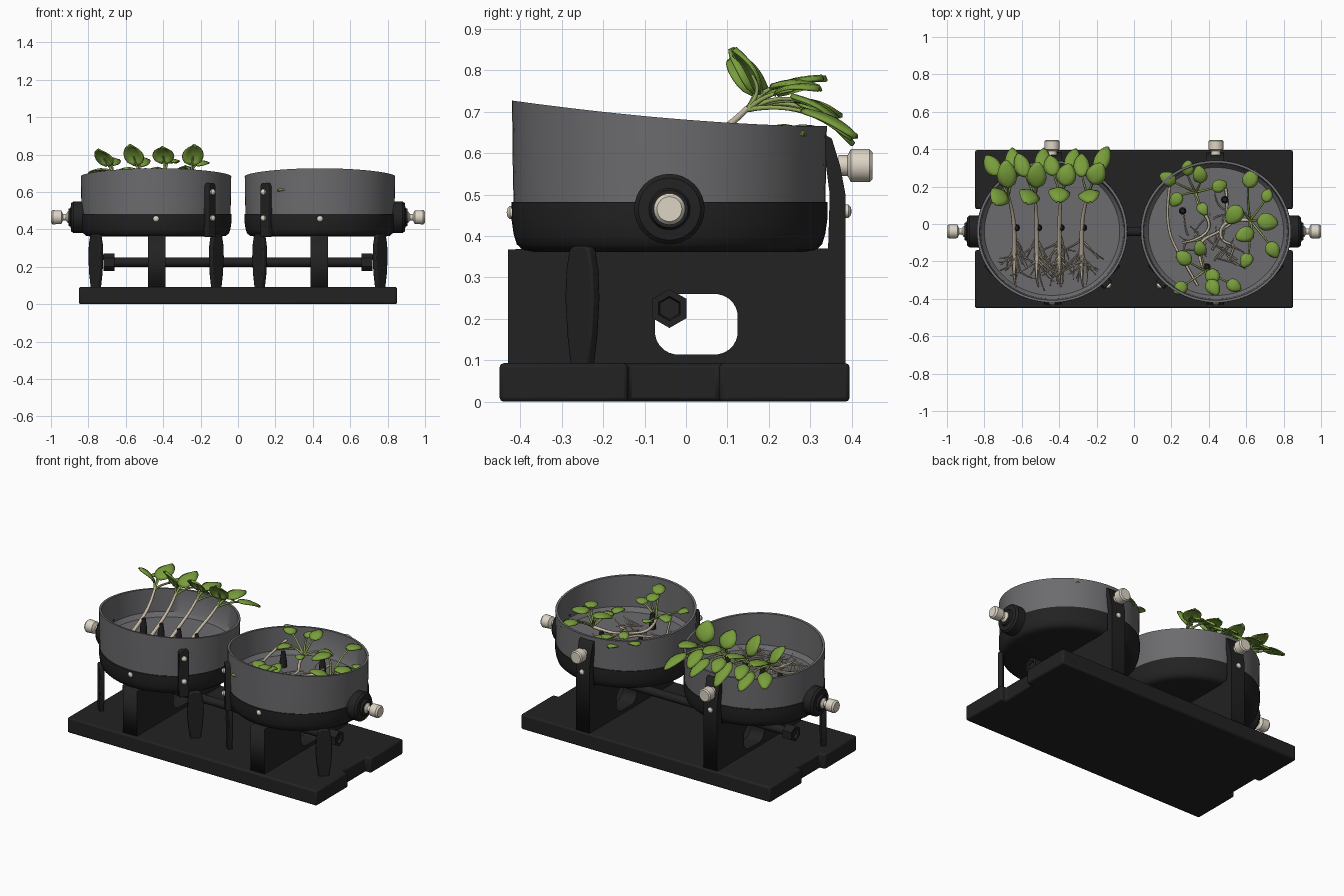
import bpy, bmesh, math, random
from mathutils import Vector, Matrix

if "Cube" in bpy.data.objects:
    bpy.data.objects.remove(bpy.data.objects["Cube"])
random.seed(4)
R = math.radians


def mat(name, c):
    m = bpy.data.materials.new(name)
    m.diffuse_color = (*c, 1)
    m.use_nodes = True
    m.node_tree.nodes["Principled BSDF"].inputs["Base Color"].default_value = m.diffuse_color
    return m


BLACK = mat("black_plastic", (0.016, 0.016, 0.016))
GREY = mat("grey_wall", (0.15, 0.15, 0.158))
CREAM = mat("cream_knob", (0.72, 0.66, 0.56))
ROOT = mat("pale_root", (0.56, 0.49, 0.37))
GREEN = mat("leaf_green", (0.19, 0.34, 0.045))
STEM = mat("stem_green", (0.28, 0.38, 0.10))


def finish(name, bm, m, smooth=True, bevel=0):
    bmesh.ops.recalc_face_normals(bm, faces=bm.faces)
    me = bpy.data.meshes.new(name)
    bm.to_mesh(me)
    bm.free()
    o = bpy.data.objects.new(name, me)
    bpy.context.collection.objects.link(o)
    me.materials.append(m)
    if bevel:
        b = o.modifiers.new("bevel", "BEVEL")
        b.width, b.segments = bevel, 2
    if smooth:
        bpy.ops.object.select_all(action="DESELECT")
        o.select_set(True)
        bpy.context.view_layer.objects.active = o
        bpy.ops.object.shade_smooth_by_angle(angle=R(35))
    return o


def lathe(name, prof, m, mtx=Matrix(), n=32, sx=1, sy=1, zf=None):
    """Revolve (radius, height) pairs; zf may alter the height per vertex."""
    bm = bmesh.new()
    rings = []
    for r, z in prof:
        ring = []
        for i in range(n if r else 1):
            a = 2 * math.pi * i / n
            p = Vector((r * sx * math.cos(a), r * sy * math.sin(a), z))
            if zf:
                p.z = zf(p)
            ring.append(bm.verts.new(mtx @ p))
        rings.append(ring)
    for a, b in zip(rings, rings[1:]):
        for i in range(n):
            f = [a[i % len(a)], a[(i + 1) % len(a)], b[(i + 1) % len(b)], b[i % len(b)]]
            bm.faces.new(list(dict.fromkeys(f)))
    return finish(name, bm, m)


def prism(name, pts, depth, m, mtx=Matrix(), bevel=0):
    """Extrude a 2D outline upward by depth."""
    bm = bmesh.new()
    f = bm.faces.new([bm.verts.new((x, y, 0)) for x, y in pts])
    g = bmesh.ops.extrude_face_region(bm, geom=[f])["geom"]
    bmesh.ops.translate(bm, vec=(0, 0, depth), verts=[v for v in g if isinstance(v, bmesh.types.BMVert)])
    bm.transform(mtx)
    return finish(name, bm, m, True, bevel)


def to_mesh(name, cu, m, mtx=Matrix()):
    o = bpy.data.objects.new(name, cu)
    bpy.context.collection.objects.link(o)
    cu.materials.append(m)
    o.matrix_world = mtx
    bpy.ops.object.select_all(action="DESELECT")
    o.select_set(True)
    bpy.context.view_layer.objects.active = o
    bpy.ops.object.convert(target="MESH")


def tubes(name, paths, m):
    """Each path: list of points, start radius, end radius."""
    cu = bpy.data.curves.new(name, "CURVE")
    cu.dimensions, cu.bevel_depth, cu.bevel_resolution, cu.use_fill_caps = "3D", 1, 1, True
    for pts, r0, r1 in paths:
        s = cu.splines.new("NURBS")
        s.points.add(len(pts) - 1)
        s.order_u, s.use_endpoint_u, s.resolution_u = min(4, len(pts)), True, 4
        for i, p in enumerate(pts):
            s.points[i].co = (*p, 1)
            s.points[i].radius = r0 + (r1 - r0) * i / (len(pts) - 1)
    to_mesh(name, cu, m)


def leaf(bm, base, tip, w, bulge=0.012):
    base, tip = Vector(base), Vector(tip)
    ax = tip - base
    side = ax.cross(Vector((0, 0, 1))).normalized()
    nrm = side.cross(ax).normalized()
    rows = []
    for i in range(9):
        t = i / 8
        hw = w * (0.06 + 0.94 * math.sin(math.pi * t ** 0.8) ** 0.6) if 0 < t < 1 else w * 0.15
        rows.append([bm.verts.new(base + ax * t + side * u * hw
                    + nrm * (bulge * math.sin(math.pi * t) - 0.2 * w * u * u)) for u in (-1, -.5, 0, .5, 1)])
    for a, b in zip(rows, rows[1:]):
        for j in range(4):
            bm.faces.new((a[j], a[j + 1], b[j + 1], b[j]))


def leaves(name, bm):
    o = finish(name, bm, GREEN)
    s = o.modifiers.new("thickness", "SOLIDIFY")
    s.thickness, s.offset = 0.006, 0


# Base plate with notched ends
half = [(.85, -.45), (.85, -.14), (.815, -.14), (.815, .08), (.85, .08), (.85, .395)]
prism("base_plate", half + [(-x, y) for x, y in reversed(half)], .093, BLACK, bevel=.01)

# Cross rod with hexagonal ends
RX = Matrix.Rotation(R(90), 4, "Y")
lathe("cross_rod", [(0, -.7), (.025, -.7), (.025, .7), (0, .7)], BLACK, Matrix.Translation((0, -.04, .225)) @ RX, 16)


def rim(p):  # sloping rim height
    if p.z < .6:
        return p.z
    t = min(1, max(0, (p.y + .38) / .76))
    return .665 + .062 * (1 - t) ** 1.7


YZ = Matrix.Rotation(R(90), 4, "Z") @ Matrix.Rotation(R(90), 4, "X")
for s, side in ((-1, "left"), (1, "right")):
    cx, cy = s * .438, -.04
    C = Matrix.Translation((cx, cy, 0))
    # Dish: black cup below, grey wall and floor above
    lathe(side + "_cup", [(0, .362), (.87, .362), (.93, .366), (.97, .38), (.99, .405), (1.003, .44), (1.003, .482), (.97, .482)],
          BLACK, C, 72, .402, .38)
    lathe(side + "_dish_wall", [(.99, .475), (.995, .56), (1, .7), (.965, .7), (.95, .53), (.9, .505), (0, .505)],
          GREY, C, 72, .402, .38, rim)
    # Support web with rounded window and raised back bracket
    cu = bpy.data.curves.new(side + "_support", "CURVE")
    cu.dimensions, cu.fill_mode, cu.extrude = "2D", "BOTH", .047
    outer = [(-.43, .08), (.385, .08), (.385, .5), (.372, .57), (.352, .635), (.335, .645), (.338, .57), (.347, .5), (.343, .37), (-.43, .368)]
    hole = []
    for i in range(24):
        a = 2 * math.pi * (i + .5) / 24
        c, d = math.cos(a), math.sin(a)
        hole.append((.025 + math.copysign(.045, c) + .055 * c, .187 + math.copysign(.018, d) + .055 * d))
    for pts in (outer, hole):
        sp = cu.splines.new("POLY")
        sp.points.add(len(pts) - 1)
        sp.use_cyclic_u = True
        for q, p in zip(sp.points, pts):
            q.co = (*p, 0, 1)
    to_mesh(side + "_support", cu, BLACK, Matrix.Translation((cx - s * .003, 0, 0)) @ YZ)
    # Side hub and knob
    K = Matrix.Translation((s * .82, cy, .465)) @ Matrix.Rotation(R(90 * s), 4, "Y")
    lathe(side + "_hub", [(0, 0), (.085, 0), (.085, .06), (.075, .072), (.05, .075), (.045, .087), (0, .087)], BLACK, K)
    lathe(side + "_side_knob", [(.03, .08), (.03, .09), (.017, .1), (.017, .115), (.036, .125), (.038, .17), (.03, .18), (0, .18)], CREAM, K)
    # Back knob and small screws
    B = Matrix.Rotation(R(-90), 4, "X")
    lathe(side + "_back_knob", [(.025, 0), (.025, .022), (.04, .03), (.04, .075), (.033, .082), (0, .082)], CREAM,
          Matrix.Translation((cx, .368, .57)) @ B)
    screw = [(.016, 0), (.016, .012), (.01, .018), (0, .02)]
    lathe(side + "_back_screw", screw, CREAM, Matrix.Translation((cx, .38, .46)) @ B, 12)
    lathe(side + "_front_screw", screw, CREAM, Matrix.Translation((cx, -.413, .457)) @ Matrix.Rotation(R(90), 4, "X"), 12)
    # Hexagonal rod end
    lathe(side + "_rod_nut", [(.027, 0), (.047, 0), (.047, .06), (.03, .06), (.026, .045), (0, .045)], BLACK,
          Matrix.Translation((s * .66, cy, .225)) @ Matrix.Rotation(R(90 * s), 4, "Y"), 6)
    # Petal-shaped legs, facing outward
    legp = [(.028, .085), (.04, .16), (.047, .25), (.043, .32), (.033, .368), (.02, .376)]
    legp = legp + [(-x, z) for x, z in reversed(legp)]
    for d in (-1, 1):
        T = Matrix.Translation((cx + d * .322, -.25, 0)) @ Matrix.Rotation(R(46 * d), 4, "Z") @ Matrix.Rotation(R(90), 4, "X")
        prism(side + "_leg", legp, .028, BLACK, T @ Matrix.Translation((0, 0, -.014)), .006)
    # Inner strap with two screws
    d = -s
    T = Matrix.Translation((cx + d * .282, -.31, 0)) @ Matrix.Rotation(R(45 * d), 4, "Z") @ Matrix.Rotation(R(90), 4, "X")
    stp = [(.03, .36), (.03, .63), (.02, .648), (-.02, .648), (-.03, .63), (-.03, .36)]
    prism(side + "_strap", stp, .035, BLACK, T @ Matrix.Translation((0, 0, -.01)), .005)
    for z in (.46, .6):
        lathe(side + "_strap_screw", screw, CREAM, T @ Matrix.Translation((0, z, .022)), 12)

# Left dish: four seedlings leaning backward
bm = bmesh.new()
stems, petioles, roots = [], [], []
U = random.uniform
peg = [(.02, .5), (.02, .54), (.012, .6), (0, .602)]
for x in (-.64, -.52, -.40, -.28):
    fan = (x + .46) * .35
    stems.append(([(x, -.17, .525), (x, -.08, .56), (x, .03, .62), (x + fan * .3, .1, .66), (x + fan * .5, .15, .71)], .013, .008))
    S = Vector((x + fan * .5, .15, .705))
    for b, t, w in (((-.01, .19, .75), (-.03, .12, .84), .058), ((.01, .21, .75), (.03, .33, .775), .052),
                    ((-.045, .26, .73), (-.075, .37, .685), .042), ((.04, .29, .715), (.065, .42, .63), .042)):
        b = Vector((x + b[0] + fan * .7, b[1] + U(-.02, .01), b[2] + U(-.01, .015)))
        t = Vector((x + t[0] + fan * 1.2, t[1] + U(-.02, .01), t[2] + U(-.015, .015)))
        leaf(bm, b, t, w)
        mid = (S + b) / 2 + Vector((0, 0, .012))
        petioles.append(([S, mid, b, b.lerp(t, .4)], .007, .004))
    for k in range(20):  # root fan
        p = Vector((x + U(-.01, .01), U(-.21, -.06), .525))
        a = U(-2.6, -.55)
        ln = U(.03, .06)
        path = [p.copy()]
        for j in range(3):
            p = p + Vector((math.cos(a) * ln, math.sin(a) * ln, 0))
            a += U(-.6, .6)
            q = Vector((p.x + .438, (p.y + .04) * 1.05))
            if q.length > .36:
                break
            path.append(Vector((p.x, p.y, U(.512, .55))))
        if len(path) > 1:
            roots.append((path, .0045, .002))
    roots.append(([(x, -.13, .53), (x + .005, -.2, .525), (x - .01, -.27, .52), (x + .01, -.34, .515)], .014, .003))
    lathe("left_peg", peg, BLACK, Matrix.Translation((x + .01, -.02, 0)), 12)

# Right dish: three tangled seedlings; leaves as x, y, z, length, heading in degrees
plan = [(.22, .22, .64, .09, 150), (.28, .26, .62, .08, 80), (.25, .16, .60, .08, 230), (.36, .22, .64, .09, 100), (.42, .19, .60, .08, 20),
        (.35, .11, .58, .07, 300), (.60, .20, .66, .10, 60), (.57, .09, .66, .11, 230), (.66, .02, .63, .11, 350), (.64, -.04, .59, .10, 200),
        (.72, -.10, .60, .09, 300), (.70, .12, .60, .07, 70), (.62, -.16, .57, .08, 240), (.30, -.21, .62, .09, 140), (.28, -.32, .60, .08, 215),
        (.42, -.24, .665, .09, 270), (.40, -.30, .69, .09, 300), (.36, -.17, .58, .08, 100), (.50, -.31, .60, .08, 330)]
hubs = [Vector((.33, .17, .55)), Vector((.62, .02, .55)), Vector((.38, -.25, .56))]
for x, y, z, ln, h in plan:
    b = Vector((x, y, z))
    t = b + Vector((math.cos(R(h)) * ln, math.sin(R(h)) * ln, U(-.02, .035)))
    leaf(bm, b, t, ln * .42)
    hub = min(hubs, key=lambda q: (q - b).length)
    petioles.append(([hub, (hub + b) / 2 + Vector((0, 0, .02)), b, b.lerp(t, .4)], .007, .004))
leaves("seedling_leaves", bm)
stems += [([(.19, .2, .60), (.17, .05, .56), (.19, -.1, .54), (.27, -.2, .53), (.34, -.33, .52)], .008, .007),
          ([(.33, .17, .55), (.34, .08, .54), (.44, .02, .53), (.38, -.08, .53), (.26, -.1, .53)], .010, .006),
          ([(.62, .02, .55), (.52, .03, .55), (.44, -.02, .53), (.48, -.12, .53), (.56, -.1, .52), (.50, -.2, .52)], .010, .005),
          ([(.38, -.25, .56), (.33, -.15, .55), (.36, -.06, .54), (.46, -.05, .53), (.54, .02, .52)], .010, .006),
          ([(.49, .19, .53), (.51, .08, .54), (.49, -.02, .53), (.42, -.14, .52)], .008, .004)]
for k in range(22):
    p = Vector((U(.28, .56), U(-.22, .1), .525))
    a, path = U(0, 6.28), [p]
    for j in range(3):
        a += U(-.8, .8)
        p = p + Vector((math.cos(a) * .045, math.sin(a) * .045, U(-.004, .008)))
        path.append(p)
    roots.append((path, .0045, .002))
for x, y in ((.26, .07), (.39, -.23), (.485, .13)):
    lathe("right_peg", peg, BLACK, Matrix.Translation((x, y, 0)), 12)
tubes("seedling_stems", stems, ROOT)
tubes("leaf_stalks", petioles, STEM)
tubes("seedling_roots", roots, ROOT)
